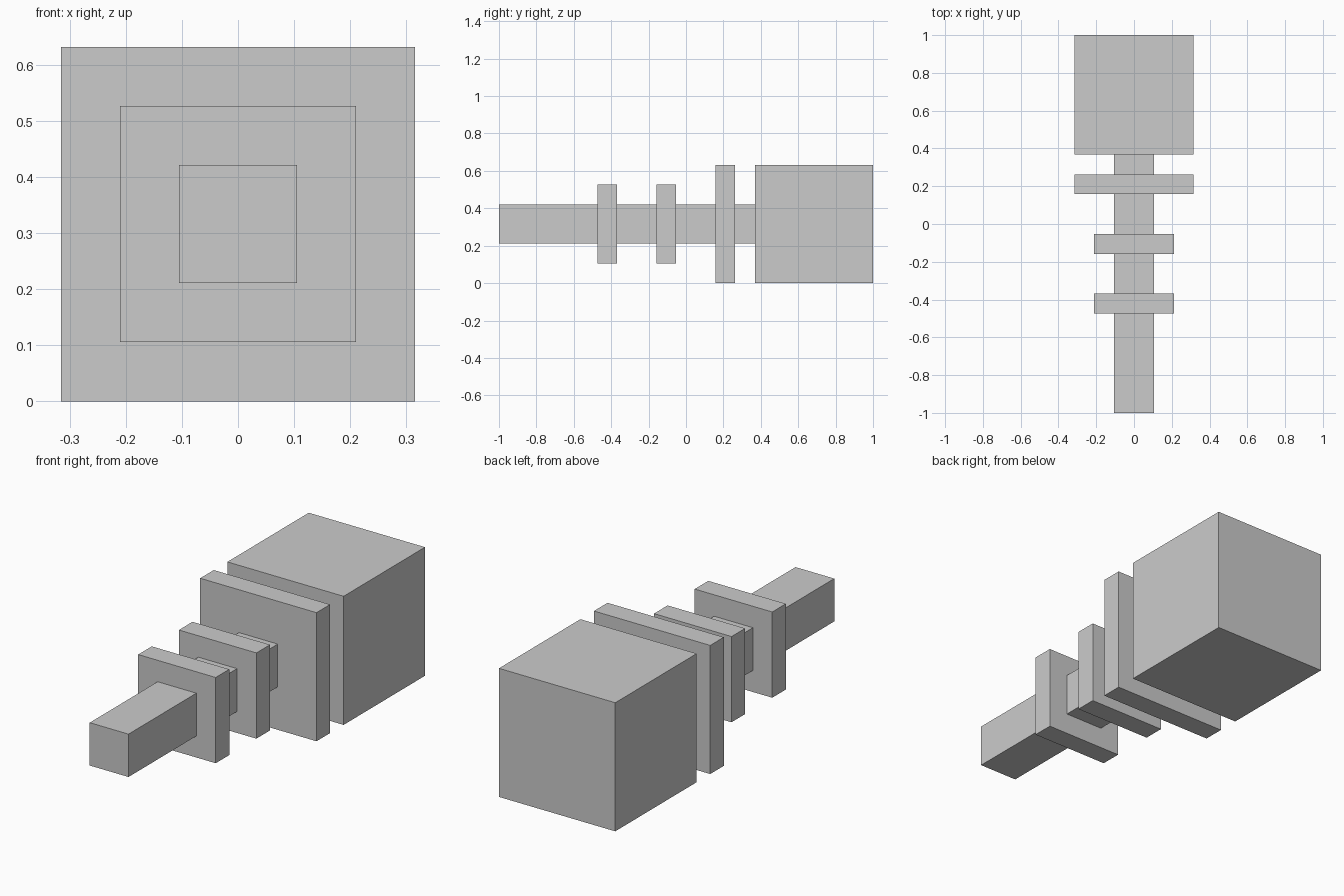
import bpy

if "Cube" in bpy.data.objects:
    bpy.data.objects.remove(bpy.data.objects["Cube"])

U = 2 / 19          # the model sits on a grid of 19 units along y
MID_Z = 3 * U       # height of the common axis


def square_block(name, width, start, end):
    """Square-section block centred on the axis, from start to end (units from the front)."""
    y0, y1 = -1 + start * U, -1 + end * U
    bpy.ops.mesh.primitive_cube_add(size=1, location=(0, (y0 + y1) / 2, MID_Z))
    obj = bpy.context.object
    obj.name = obj.data.name = name
    obj.scale = (width * U, y1 - y0, width * U)
    bpy.ops.object.transform_apply(location=False, rotation=False, scale=True)
    return obj


# Shaft running from the front tip to the rear block
square_block("shaft", 2, 0, 13)

# Collars around the shaft
square_block("front_collar", 4, 5, 6)
square_block("middle_collar", 4, 8, 9)
square_block("rear_collar", 6, 11, 12)

# Large cube at the back
square_block("rear_block", 6, 13, 19)
